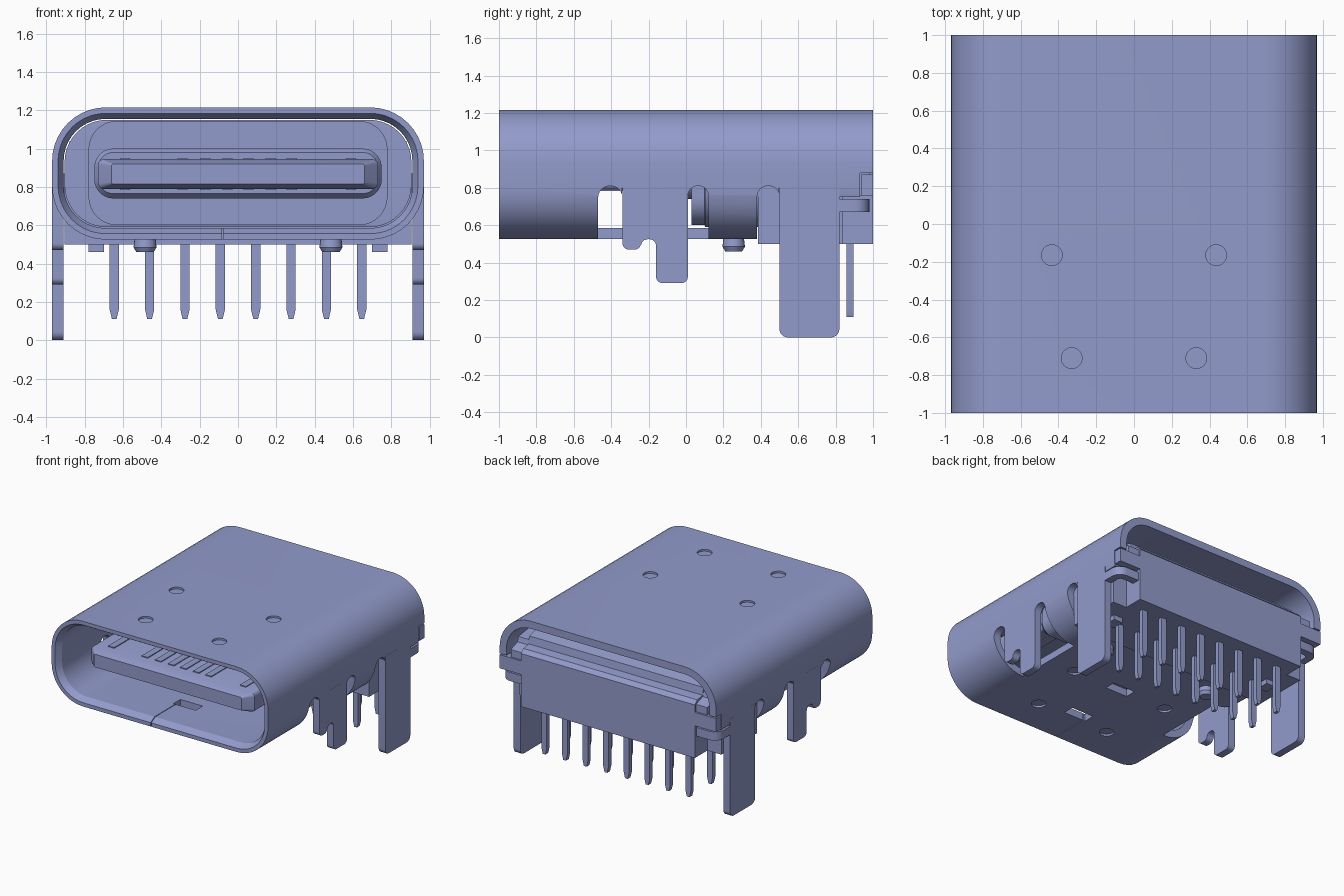
import bpy, bmesh, math
from mathutils import Vector

cube = bpy.data.objects.get("Cube")
if cube:
    bpy.data.objects.remove(cube, do_unlink=True)

COLOUR = (0.29, 0.33, 0.60, 1.0)
mat = bpy.data.materials.new("periwinkle_metal")
mat.use_nodes = True
mat.diffuse_color = COLOUR
mat.node_tree.nodes["Principled BSDF"].inputs["Base Color"].default_value = COLOUR


def finish(name, bm):
    """Turn a bmesh into a coloured object with sharp edges kept."""
    bmesh.ops.recalc_face_normals(bm, faces=bm.faces[:])
    me = bpy.data.meshes.new(name)
    bm.to_mesh(me)
    bm.free()
    me.materials.append(mat)
    me.shade_smooth()
    me.set_sharp_from_angle(angle=math.radians(30))
    ob = bpy.data.objects.new(name, me)
    bpy.context.scene.collection.objects.link(ob)
    return ob


def fillet(corners, n=6):
    """Outline from (a, b, radius) corners; rounded corners are right angles."""
    out = []
    for i, (a, b, r) in enumerate(corners):
        p = Vector((a, b))
        if r <= 0:
            out.append(p)
            continue
        u = (Vector(corners[i - 1][:2]) - p).normalized()
        v = (Vector(corners[(i + 1) % len(corners)][:2]) - p).normalized()
        c = p + (u + v) * r
        for k in range(n + 1):
            t = k / n * math.pi / 2
            out.append(c - v * r * math.cos(t) - u * r * math.sin(t))
    return out


def rrect(w, z0, z1, r, n=10):
    return fillet([(-w, z0, r), (w, z0, r), (w, z1, r), (-w, z1, r)], n)


def bridge(name, rings):
    """Closed solid through rings of equal length."""
    bm = bmesh.new()
    loops = [[bm.verts.new(p) for p in ring] for ring in rings]
    for a, b in zip(loops, loops[1:]):
        for i in range(len(a)):
            j = (i + 1) % len(a)
            bm.faces.new((a[i], a[j], b[j], b[i]))
    bm.faces.new(loops[0][::-1])
    bm.faces.new(loops[-1])
    return finish(name, bm)


def loft(name, *sections):
    """Rounded rectangles (y, half width, z0, z1, radius) joined along y."""
    return bridge(name, [[(p.x, y, p.y) for p in rrect(w, z0, z1, r)]
                         for y, w, z0, z1, r in sections])


def prism(name, pts, axis, lo, hi):
    """Extrude a 2D outline along x (y,z), y (x,z) or z (x,y)."""
    place = {"x": lambda p, d: (d, p[0], p[1]),
             "y": lambda p, d: (p[0], d, p[1]),
             "z": lambda p, d: (p[0], p[1], d)}[axis]
    return bridge(name, [[place(p, d) for p in pts] for d in (lo, hi)])


def box(name, x0, x1, y0, y1, z0, z1):
    return prism(name, [(x0, y0), (x1, y0), (x1, y1), (x0, y1)], "z", z0, z1)


def cone(name, x, y, z0, z1, r0, r1):
    ring = [(math.cos(k * math.pi / 12), math.sin(k * math.pi / 12)) for k in range(24)]
    return bridge(name, [[(x + r * c, y + r * s, z) for c, s in ring]
                         for z, r in ((z0, r0), (z1, r1))])


def cut(ob, cutters):
    """Subtract the cutters, bake the result and delete them."""
    for c in cutters:
        m = ob.modifiers.new("cut", "BOOLEAN")
        m.operation, m.solver, m.object = "DIFFERENCE", "EXACT", c
    dg = bpy.context.evaluated_depsgraph_get()
    dg.update()
    me = bpy.data.meshes.new_from_object(ob.evaluated_get(dg))
    ob.modifiers.clear()
    ob.data = me
    me.shade_smooth()
    me.set_sharp_from_angle(angle=math.radians(30))
    for c in cutters:
        bpy.data.objects.remove(c, do_unlink=True)


# Outer shell: rounded tube with a flared mouth
shell = loft("shell", (-1, 0.97, 0.525, 1.215, 0.28), (1, 0.97, 0.525, 1.215, 0.28))
cutters = [loft("bore", (-1.01, 0.945, 0.55, 1.19, 0.255), (-0.95, 0.91, 0.585, 1.155, 0.22),
                (1.1, 0.91, 0.585, 1.155, 0.22))]
for s in (-1, 1):
    lo, hi = sorted((s * 0.68, s * 1.1))
    # Round-topped side slots
    for y0, y1 in ((-0.47, -0.34), (0.01, 0.12), (0.38, 0.50)):
        r = (y1 - y0) * 0.48
        cutters.append(prism("slot", fillet([(y0, 0.4, 0), (y1, 0.4, 0), (y1, 0.81, r),
                                             (y0, 0.81, r)]), "x", lo, hi))
    # Curved wall removed where the legs hang straight down
    cutters += [box("gap", lo, hi, -0.342, 0.012, 0.4, 0.80),
                box("gap", lo, hi, 0.498, 0.822, 0.4, 0.80),
                box("gap", lo, hi, 0.82, 1.1, 0.4, 0.75),
                box("gap", lo, hi, 0.93, 1.1, 0.4, 0.88)]
cutters.append(box("rear_opening", -1.1, 1.1, 0.38, 1.1, 0.4, 0.65))
# Shallow round dimples above and below
for x, y in ((0.33, -0.71), (0.435, -0.165)):
    for s in (-1, 1):
        cutters.append(cone("dimple", s * x, y, 1.20, 1.25, 0.055, 0.055))
        cutters.append(cone("dimple", s * x, y, 0.50, 0.54, 0.055, 0.055))
# Seam and interlock slots in the floor
cutters.append(box("seam", -0.083, -0.077, -1.1, -0.68, 0.5, 0.6))
for y in (-0.64, -0.16):
    cutters.append(box("seam_slot", -0.10, 0.10, y - 0.045, y + 0.045, 0.5, 0.6))
cut(shell, cutters)

# Legs, rear clips and housing lugs on both sides
front_outline = fillet([(-0.34, 0.80, 0), (-0.34, 0.47, 0.035), (-0.24, 0.47, 0.035),
                        (-0.24, 0.525, 0.035), (-0.16, 0.525, 0.035), (-0.16, 0.29, 0.035),
                        (0.01, 0.29, 0.035), (0.01, 0.80, 0)])
rear_outline = fillet([(0.50, 0.80, 0), (0.50, 0.0, 0.045), (0.82, 0.0, 0.045), (0.82, 0.80, 0)])
for s, side in ((1, "left"), (-1, "right")):
    lo, hi = sorted((s * 0.91, s * 0.97))
    prism("front_leg_" + side, front_outline, "x", lo, hi)
    prism("rear_leg_" + side, rear_outline, "x", lo, hi)
    hook = fillet([(0.97, 0.81, 0), (0.97, 0.98, 0.08), (0.77, 0.98, 0), (0.77, 0.92, 0),
                   (0.91, 0.92, 0.03), (0.91, 0.81, 0)])
    prism("rear_clip_" + side, [(s * p.x, p.y) for p in hook], "z", 0.67, 0.74)
    # Locating posts and feet
    cone("post_tip_" + side, s * 0.485, 0.255, 0.46, 0.485, 0.045, 0.06)
    cone("post_" + side, s * 0.485, 0.255, 0.485, 0.53, 0.06, 0.055)
    lo, hi = sorted((s * 0.70, s * 0.78))
    box("foot_" + side, lo, hi, 0.60, 0.70, 0.46, 0.52)

# Inner housing
loft("housing_core", (0.03, 0.78, 0.60, 1.145, 0.15), (0.10, 0.78, 0.60, 1.145, 0.15),
     (0.102, 0.905, 0.59, 1.15, 0.22), (0.65, 0.905, 0.59, 1.15, 0.22))
box("housing_base", -0.905, 0.905, 0.385, 0.84, 0.50, 0.80)
prism("housing_back", [(0.6, 0.50), (1.0, 0.50), (1.0, 0.93), (0.97, 0.96), (0.90, 0.97),
                       (0.89, 1.03), (0.6, 1.10)], "x", -0.78, 0.78)
prism("housing_upper_back", [(0.6, 0.76), (0.985, 0.76), (0.985, 0.93), (0.90, 0.96),
                             (0.89, 1.0), (0.6, 1.04)], "x", -0.88, 0.88)
box("housing_lugs", -0.97, 0.97, 0.935, 1.0, 0.76, 0.87)

# Tongue with bevelled nose and stepped root
loft("tongue", (-0.90, 0.66, 0.815, 0.92, 0.01), (-0.83, 0.73, 0.79, 0.945, 0.03),
     (0.05, 0.73, 0.79, 0.945, 0.03))
loft("tongue_root", (-0.20, 0.73, 0.765, 0.98, 0.08), (-0.17, 0.75, 0.74, 1.0, 0.10),
     (0.05, 0.75, 0.74, 1.0, 0.10))

# Contact strips above and below the tongue
for x in (-0.59, -0.29, -0.17, -0.055, 0.055, 0.17, 0.28, 0.59):
    box("contact_top", x - 0.027, x + 0.027, -0.78, -0.15, 0.94, 0.952)
    box("contact_bottom", x - 0.027, x + 0.027, -0.78, -0.15, 0.783, 0.795)

# Two rows of tapered solder pins
for y in (0.60, 0.877):
    for i in range(8):
        x = (i - 3.5) * 0.1845
        prism("solder_pin", [(x - 0.024, 0.52), (x - 0.024, 0.16), (x - 0.012, 0.11),
                             (x + 0.012, 0.11), (x + 0.024, 0.16), (x + 0.024, 0.52)],
              "y", y - 0.018, y + 0.018)
